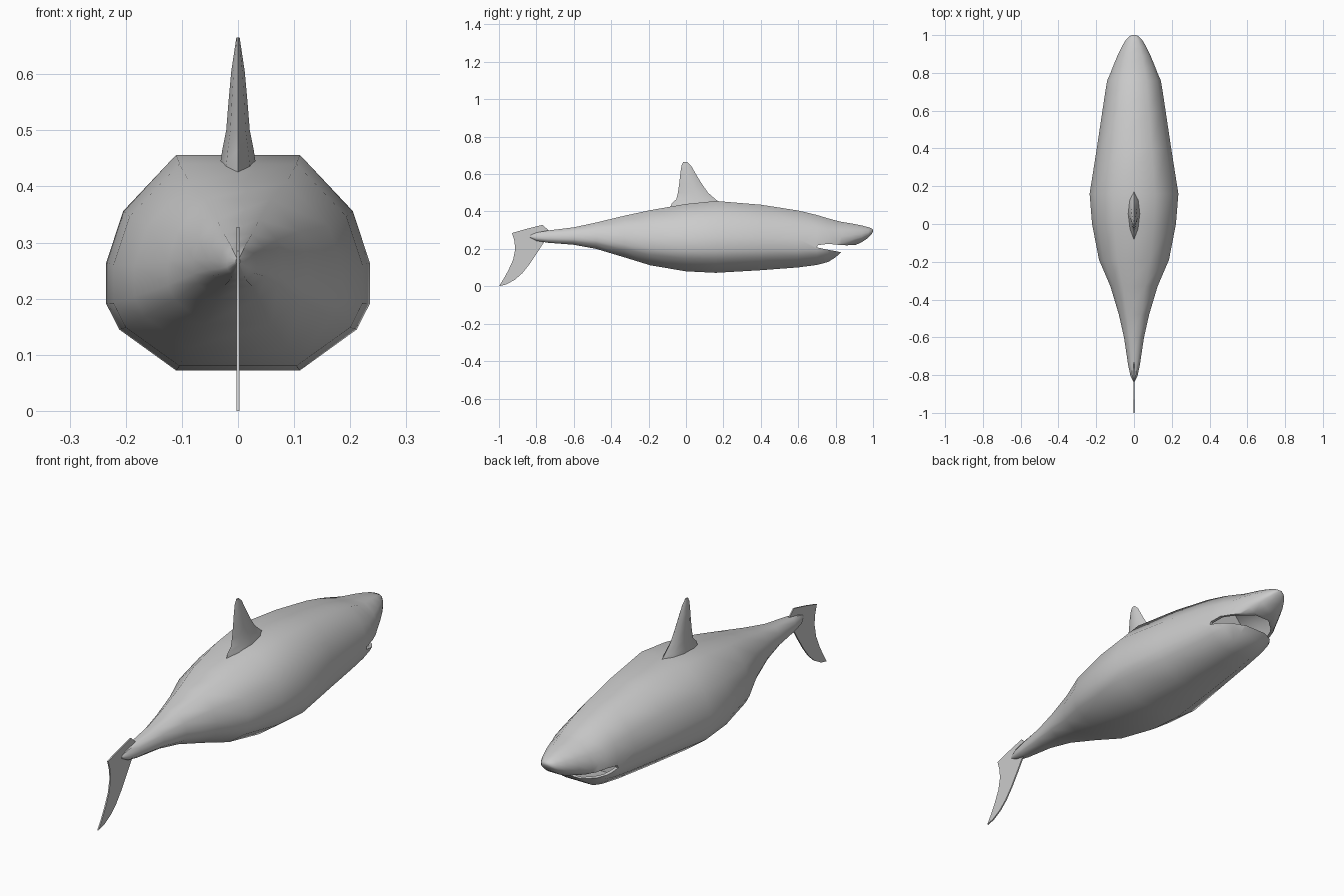
import bpy, bmesh, math

if "Cube" in bpy.data.objects:
    bpy.data.objects.remove(bpy.data.objects["Cube"])

grey = bpy.data.materials.new("shark grey")
grey.diffuse_color = (0.6, 0.6, 0.6, 1)
grey.use_nodes = True
grey.node_tree.nodes["Principled BSDF"].inputs["Base Color"].default_value = grey.diffuse_color


def make_object(name, bm):
    bmesh.ops.recalc_face_normals(bm, faces=bm.faces)
    mesh = bpy.data.meshes.new(name)
    bm.to_mesh(mesh)
    bm.free()
    mesh.materials.append(grey)
    ob = bpy.data.objects.new(name, mesh)
    bpy.context.collection.objects.link(ob)
    return ob


def loft(name, rings):
    """Skin a list of equal-length point rings and cap both ends."""
    bm = bmesh.new()
    rows = [[bm.verts.new(p) for p in ring] for ring in rings]
    n = len(rows[0])
    for a, b in zip(rows, rows[1:]):
        for i in range(n):
            j = (i + 1) % n
            bm.faces.new((a[i], a[j], b[j], b[i]))
    bm.faces.new(rows[0])
    bm.faces.new(rows[-1])
    return make_object(name, bm)


def plate(name, outline, half):
    """Extrude a side (y, z) outline across x."""
    return loft(name, [[(x, y, z) for y, z in outline] for x in (-half, half)])


def smooth(ob, degrees):
    bpy.ops.object.select_all(action='DESELECT')
    ob.select_set(True)
    bpy.context.view_layer.objects.active = ob
    bpy.ops.object.shade_smooth_by_angle(angle=math.radians(degrees))


# Twelve-sided cross-section: (share of half width, share of height)
SIDE = [(.47, 1), (.87, .74), (1, .5), (1, .31), (.9, .19), (.47, 0)]
RING = SIDE + [(-u, v) for u, v in reversed(SIDE)]


def body_ring(y, w, low, high, inset=0):
    w, low, high = w - inset, low + inset, high - inset
    return [(u * w, y, low + v * (high - low)) for u, v in RING]


# Body: (y, half width, bottom, top), tail to nose
STATIONS = [
    (-.835, .004, .262, .272), (-.80, .02, .243, .287), (-.74, .032, .233, .298),
    (-.60, .053, .222, .315), (-.48, .08, .200, .341), (-.33, .125, .155, .377),
    (-.19, .185, .112, .407), (0, .222, .080, .440), (.16, .235, .072, .456),
    (.40, .197, .086, .436), (.60, .167, .101, .405), (.70, .152, .114, .381),
    (.76, .142, .130, .363), (.80, .124, .155, .352), (.83, .113, .183, .345),
    (.89, .088, .213, .335), (.94, .064, .236, .325), (.975, .043, .260, .316),
    (.993, .026, .280, .309), (1.0, .010, .293, .303)]
body = loft("body", [body_ring(*s) for s in STATIONS])

# Mouth: hollow head cavity and the open gap between snout and lower jaw
cavity = loft("mouth_cavity", [body_ring(*s, inset=.014)
                               for s in STATIONS if .5 < s[0] < .95])
gap = plate("mouth_gap", [(.70, .208), (.705, .220), (.76, .227), (.81, .222),
                          (.86, .219), (.91, .222), (1.05, .23), (1.05, .17),
                          (.825, .183), (.75, .197)], .3)
bpy.context.view_layer.objects.active = body
for cutter in (cavity, gap):
    cutter.hide_render = True
    mod = body.modifiers.new(cutter.name, 'BOOLEAN')
    mod.operation = 'DIFFERENCE'
    mod.solver = 'EXACT'
    mod.object = cutter
    bpy.ops.object.modifier_apply(modifier=mod.name)
for cutter in (cavity, gap):
    bpy.data.objects.remove(cutter)
smooth(body, 50)


# Dorsal fin: (z, trailing y, leading y, half thickness)
def fin_ring(z, back, front, t):
    d = front - back
    half = [(0, 0), (.2, .65), (.5, 1), (.8, .75), (1, 0)]
    pts = half + [(f, -s) for f, s in half[-2:0:-1]]
    return [(s * t, back + f * d, z) for f, s in pts]


fin = loft("dorsal_fin", [fin_ring(*s) for s in [
    (.42, -.085, .20, .036), (.445, -.075, .185, .031), (.465, -.052, .158, .028),
    (.50, -.043, .118, .021), (.55, -.036, .083, .017), (.605, -.030, .050, .012),
    (.645, -.024, .027, .006), (.665, -.014, .006, .003)]])
smooth(fin, 60)

# Tail fin: thin blade with a short upper lobe and a long swept lower lobe
tail = plate("tail_fin", [
    (-.73, .295), (-.767, .328), (-.85, .308), (-.93, .285), (-.918, .245),
    (-.913, .20), (-.925, .14), (-.95, .085), (-.975, .04), (-1.0, 0),
    (-.96, .01), (-.915, .035), (-.875, .07), (-.835, .12), (-.795, .18),
    (-.76, .235), (-.72, .26)], .003)
smooth(tail, 30)
